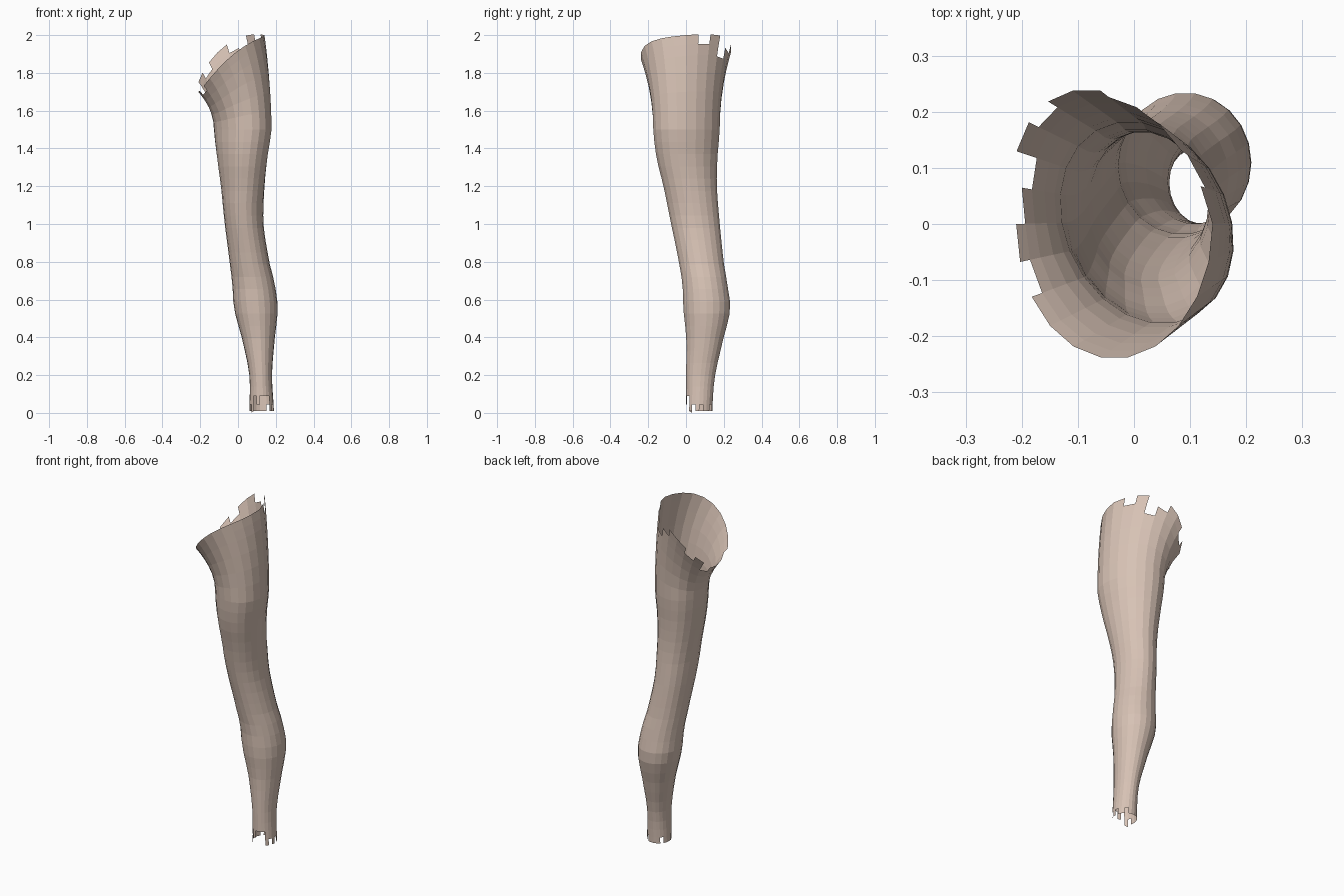
import bpy, bmesh, math
from mathutils import Vector

if "Cube" in bpy.data.objects:
    bpy.data.objects.remove(bpy.data.objects["Cube"], do_unlink=True)

SEGS = 22

# Skin colour
skin = bpy.data.materials.new("skin")
skin.use_nodes = True
colour = (0.68, 0.54, 0.46, 1)
skin.diffuse_color = colour
skin.node_tree.nodes["Principled BSDF"].inputs["Base Color"].default_value = colour

# Leg sections: height, x min, x max, y min, y max
SECTIONS = [
    (0.01, .06, .19, .0, .14), (0.2, .06, .18, .0, .155),
    (0.4, .02, .195, .0, .2), (0.55, -.02, .21, -.015, .235),
    (0.68, -.03, .195, -.02, .22), (0.8, -.045, .165, -.04, .2),
    (1.0, -.07, .135, -.08, .18), (1.2, -.09, .14, -.12, .165),
    (1.35, -.11, .155, -.157, .168), (1.5, -.125, .175, -.175, .18),
]
HEIGHTS = [.01, .045, .09, .14] + [.2 + .065 * i for i in range(21)]


def section(z):
    """Smoothly interpolated section at one height."""
    last = len(SECTIONS) - 1
    i = max(k for k in range(last) if SECTIONS[k][0] <= z)
    p, a, b, q = [SECTIONS[min(max(k, 0), last)] for k in (i - 1, i, i + 1, i + 2)]
    t = (z - a[0]) / (b[0] - a[0])
    return [a[k] + t / 2 * (b[k] - p[k] + t * (2 * p[k] - 5 * a[k] + 4 * b[k] - q[k]
            + t * (3 * (a[k] - b[k]) + q[k] - p[k]))) for k in range(1, 5)]


def ring_point(z, angle):
    x0, x1, y0, y1 = section(z)
    c, s = math.cos(angle), math.sin(angle)
    skew = .03 * max(0, (z - 1.1) / .4)
    return Vector(((x0 + x1) / 2 + (x1 - x0) / 2 * c - skew * s,
                   (y0 + y1) / 2 + (y1 - y0) / 2 * s, z))


def rim_point(angle):
    """Slanted, flared opening at the top of the thigh."""
    c, s = math.cos(angle), math.sin(angle)
    return Vector((-.035 + .175 * c - .05 * max(0, s), .24 * s,
                   1.85 + .15 * c + .06 * s * s + .02 * s))


bm = bmesh.new()
angles = [math.tau * i / SEGS for i in range(SEGS)]
rings = [[bm.verts.new(ring_point(z, a)) for a in angles] for z in HEIGHTS]

# Upper thigh flaring into the slanted rim
for t in (.2, .4, .6, .78, .9, 1):
    ring = []
    for a in angles:
        low, high = ring_point(1.5, a), rim_point(a)
        p = low.lerp(high, t * t)
        p.z = low.z + (high.z - low.z) * t
        ring.append(bm.verts.new(p))
    rings.append(ring)

# Skin faces, leaving out some at both ends for the torn edges
top = len(rings) - 2
torn = {(top, i) for i in (1, 3, 4, 7, 9, 10, 12)} | {(top - 1, i) for i in (3, 9)}
torn |= {(0, i) for i in (0, 3, 8, 12, 14, 15, 16, 17, 18, 20)} | {(1, i) for i in (14, 16, 17, 18)}
for r in range(len(rings) - 1):
    for i in range(SEGS):
        if (r, i) not in torn:
            j = (i + 1) % SEGS
            bm.faces.new((rings[r][i], rings[r][j], rings[r + 1][j], rings[r + 1][i]))

# Pull one torn tip down to the floor
rings[0][13].co.z = 0

# Short open seams on the front and back of the leg
seams = [(r, i) for i, start, end in ((14, 18, 21), (19, 14, 18), (17, 9, 11), (5, 6, 9))
         for r in range(start, end)]
edges = [bm.edges.get((rings[r][i], rings[r + 1][i])) for r, i in seams]
bmesh.ops.split_edges(bm, edges=[e for e in edges if e])
bmesh.ops.delete(bm, geom=[v for v in bm.verts if not v.link_faces], context='VERTS')

mesh = bpy.data.meshes.new("leg_skin")
bm.to_mesh(mesh)
bm.free()
mesh.materials.append(skin)
leg = bpy.data.objects.new("leg_skin", mesh)
bpy.context.collection.objects.link(leg)
